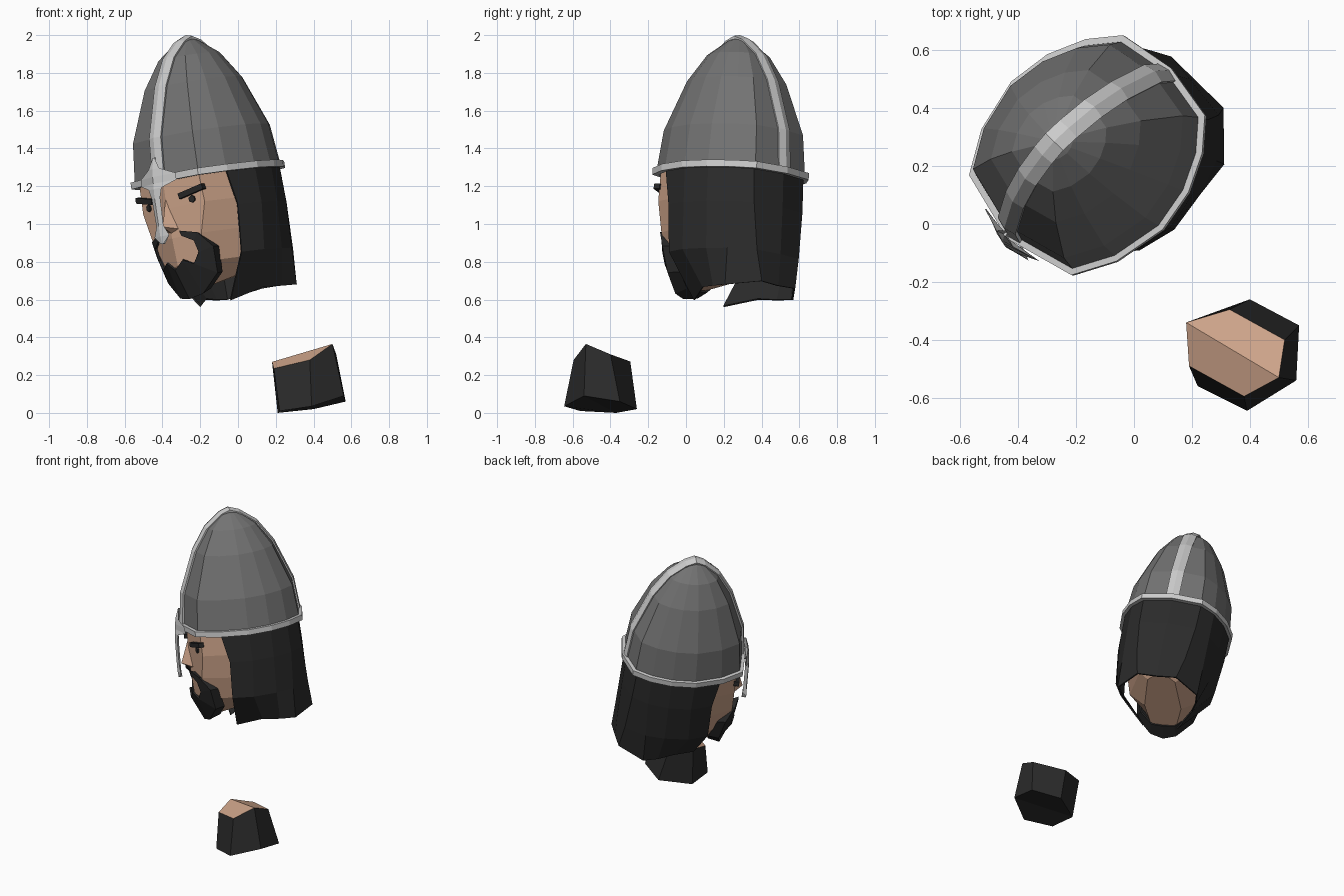
import bpy, bmesh, math
from mathutils import Matrix, Vector

if "Cube" in bpy.data.objects:
    bpy.data.objects.remove(bpy.data.objects["Cube"])


def colour(name, rgb):
    m = bpy.data.materials.new(name)
    m.diffuse_color = (*rgb, 1)
    m.use_nodes = True
    m.node_tree.nodes["Principled BSDF"].inputs["Base Color"].default_value = m.diffuse_color
    return m


STEEL = colour("dark steel", (0.17, 0.17, 0.17))
TRIM = colour("pale steel", (0.6, 0.6, 0.6))
CLOTH = colour("black cloth", (0.024, 0.024, 0.024))
HAIR = colour("black hair", (0.02, 0.02, 0.02))
SKIN = colour("skin", (0.62, 0.375, 0.255))

# Head frame: x = side, -y = face, z = helmet axis, origin at the rim centre
up = Vector((-0.157, 0.067, 1)).normalized()
side = Vector((0.72, -0.69, 0))
side = (side - up * side.dot(up)).normalized()
HEAD = Matrix((side, up.cross(side), up)).transposed().to_4x4()
HEAD.translation = (-0.16, 0.235, 1.26)


def finish(name, bm, mats, frame=HEAD, thick=0):
    bmesh.ops.recalc_face_normals(bm, faces=bm.faces[:])
    me = bpy.data.meshes.new(name)
    bm.to_mesh(me)
    bm.free()
    me.transform(frame)
    for m in mats:
        me.materials.append(m)
    ob = bpy.data.objects.new(name, me)
    bpy.context.collection.objects.link(ob)
    if thick:
        mod = ob.modifiers.new("thickness", 'SOLIDIFY')
        mod.thickness = thick
        mod.offset = -1
    return ob


def loft(name, rows, mat, closed=False, wrap=False, caps=False, thick=0):
    """Skin a list of equally long point rows."""
    bm = bmesh.new()
    vs = [[bm.verts.new(p) for p in r] for r in rows]
    n = len(rows[0])
    pairs = list(zip(vs, vs[1:])) + ([(vs[-1], vs[0])] if wrap else [])
    for a, b in pairs:
        for i in range(n if closed else n - 1):
            j = (i + 1) % n
            bm.faces.new((a[i], a[j], b[j], b[i]))
    if caps:
        bm.faces.new(vs[0])
        bm.faces.new(vs[-1])
    return finish(name, bm, [mat], thick=thick)


def mirrored(half):
    """Half row that ends (and maybe starts) on x = 0 -> full row."""
    return list(half) + [(-x, y, z) for x, y, z in reversed(half) if x > 0]


RIM = [(0, -.398), (.25, -.333), (.33, -.19), (.37, 0), (.345, .155),
       (.285, .285), (.2, .385), (0, .42)]


def ring(k, h):
    return mirrored([(x * k, y * k, h) for x, y in RIM])


# Helmet bowl
BOWL = [(.95, 0), (.89, .22), (.635, .49), (.4, .635), (.15, .715), (.02, .738)]
loft("helmet_bowl", [ring(k, h) for k, h in BOWL], STEEL, closed=True, caps=True)

# Rim band
loft("helmet_rim", [ring(.92, -.018), ring(1, -.018), ring(1, .018), ring(.92, .02)],
     TRIM, closed=True, wrap=True)

# Ridged strip over the bowl from front to back
path = [(-.398 * k, h) for k, h in BOWL[:-1]] + [(0, .738)]
path += [(.42 * k, h) for k, h in reversed(BOWL[:-1])]
strip = []
for y, h in path:
    n = Vector((0, y * 1.2, .06 + .3 * max(0, h) ** 2)).normalized()
    base = Vector((0, y, h))
    a, b = base + n * .002, base + n * .013
    strip.append([(-.043, a.y, a.z), (0, b.y, b.z), (.043, a.y, a.z)])
loft("helmet_crest", strip, TRIM, thick=.03)

# Nose guard: height, half width, middle depth, edge depth (solid, closed behind)
NASAL = [(.115, .006, -.392, -.39), (.055, .04, -.412, -.402), (.014, .13, -.42, -.378),
         (-.022, .13, -.422, -.378), (-.05, .048, -.426, -.415), (-.1, .031, -.43, -.42),
         (-.25, .026, -.432, -.422), (-.305, .055, -.432, -.42),
         (-.345, .008, -.428, -.426)]
loft("nose_guard", [[(-w, e, h), (0, m, h), (w, e, h), (0, m + .025, h)]
                    for h, w, m, e in NASAL], TRIM, closed=True, caps=True)

# Head
FACE = [(.015, [(0, -.345), (.22, -.3), (.29, -.15), (.27, .2), (0, .33)]),
        (-.16, [(0, -.35), (.23, -.295), (.29, -.1), (.27, .2), (0, .34)]),
        (-.32, [(0, -.345), (.18, -.305), (.275, -.1), (.25, .2), (0, .34)]),
        (-.47, [(0, -.335), (.14, -.28), (.235, -.08), (.15, .2), (0, .33)])]
rows = [mirrored([(x, y, h) for x, y in r]) for h, r in FACE]
rows.append(mirrored([(0, -.24, -.6), (.08, -.22, -.6), (.12, -.05, -.56),
                      (.09, .2, -.52), (0, .28, -.5)]))
loft("head", rows, SKIN, closed=True, caps=True)

# Nose
bm = bmesh.new()
pts = [(0, -.345, -.1), (.055, -.325, -.28), (-.055, -.325, -.28), (0, -.402, -.255),
       (0, -.335, -.3)]
v = [bm.verts.new(p) for p in pts]
for f in ((0, 1, 3), (0, 3, 2), (1, 4, 3), (4, 2, 3), (0, 2, 4), (0, 4, 1)):
    bm.faces.new([v[i] for i in f])
finish("nose", bm, [SKIN])

# Mail hood hanging below the rim, open at the face
HOOD = [[(.31, -.18, 0), (.35, 0, 0), (.325, .15, 0), (.27, .27, 0), (.19, .355, 0), (0, .39, 0)],
        [(.315, -.135, -.2), (.35, .01, -.2), (.325, .155, -.2), (.27, .28, -.2),
         (.185, .37, -.2), (0, .402, -.2)],
        [(.288, -.135, -.45), (.325, 0, -.45), (.305, .155, -.45), (.265, .272, -.45),
         (.16, .39, -.45), (0, .41, -.45)],
        [(.115, -.095, -.686), (.215, .06, -.64), (.25, .17, -.645), (.262, .27, -.646),
         (.128, .41, -.615), (0, .41, -.62)]]
loft("hood", [mirrored(r) for r in HOOD], CLOTH, thick=.01)

# Beard and moustache band around the mouth
INNER = [(.085, -.362, -.318), (.145, -.335, -.355), (.15, -.318, -.42), (.115, -.33, -.475),
         (.06, -.355, -.445), (0, -.36, -.49)]
OUTER = [(.08, -.365, -.29), (.17, -.325, -.315), (.21, -.262, -.4), (.185, -.235, -.54),
         (.085, -.265, -.635), (0, -.285, -.65)]
UNDER = [(.08, -.33, -.3), (.165, -.29, -.325), (.2, -.21, -.4), (.16, -.17, -.535),
         (.075, -.19, -.61), (0, -.19, -.615)]
loft("beard", [mirrored(r) for r in (INNER, OUTER, UNDER)], HAIR, thick=.012)

# Eyebrows and eyes
for s, label in ((1, "left"), (-1, "right")):
    place = (Matrix.Translation((s * .17, -.318, -.095))
             @ Matrix.Rotation(s * .24, 4, 'Z') @ Matrix.Rotation(-s * .19, 4, 'Y'))
    bm = bmesh.new()
    bmesh.ops.create_cube(bm, size=1, matrix=place @ Matrix.Diagonal((.155, .035, .03, 1)))
    finish(label + "_eyebrow", bm, [HAIR])
    bm = bmesh.new()
    spot = (Matrix.Translation((s * .16, -.311, -.135)) @ Matrix.Rotation(s * .24, 4, 'Z')
            @ Matrix.Rotation(math.pi / 2, 4, 'X'))
    bmesh.ops.create_cone(bm, cap_ends=True, segments=6, radius1=.02, radius2=.02,
                          depth=.02, matrix=spot)
    finish(label + "_eye", bm, [HAIR])

# Separate neck block with a skin-coloured top
TOP = [(.18, -.34, .27), (.33, -.295, .272), (.52, -.4, .31),
       (.5, -.53, .365), (.38, -.595, .28), (.19, -.49, .235)]
BASE = [(.21, -.37, 0), (.4, -.26, .02), (.57, -.35, .06),
        (.56, -.54, .09), (.39, -.645, .035), (.22, -.56, .01)]
bm = bmesh.new()
t = [bm.verts.new(p) for p in TOP]
b = [bm.verts.new(p) for p in BASE]
for i in range(6):
    j = (i + 1) % 6
    bm.faces.new((t[i], b[i], b[j], t[j]))
for r, m in ((t, 1), (b, 0)):
    for quad in (r[:4], [r[0]] + r[3:]):
        bm.faces.new(quad).material_index = m
finish("neck_block", bm, [CLOTH, SKIN], frame=Matrix.Identity(4))
